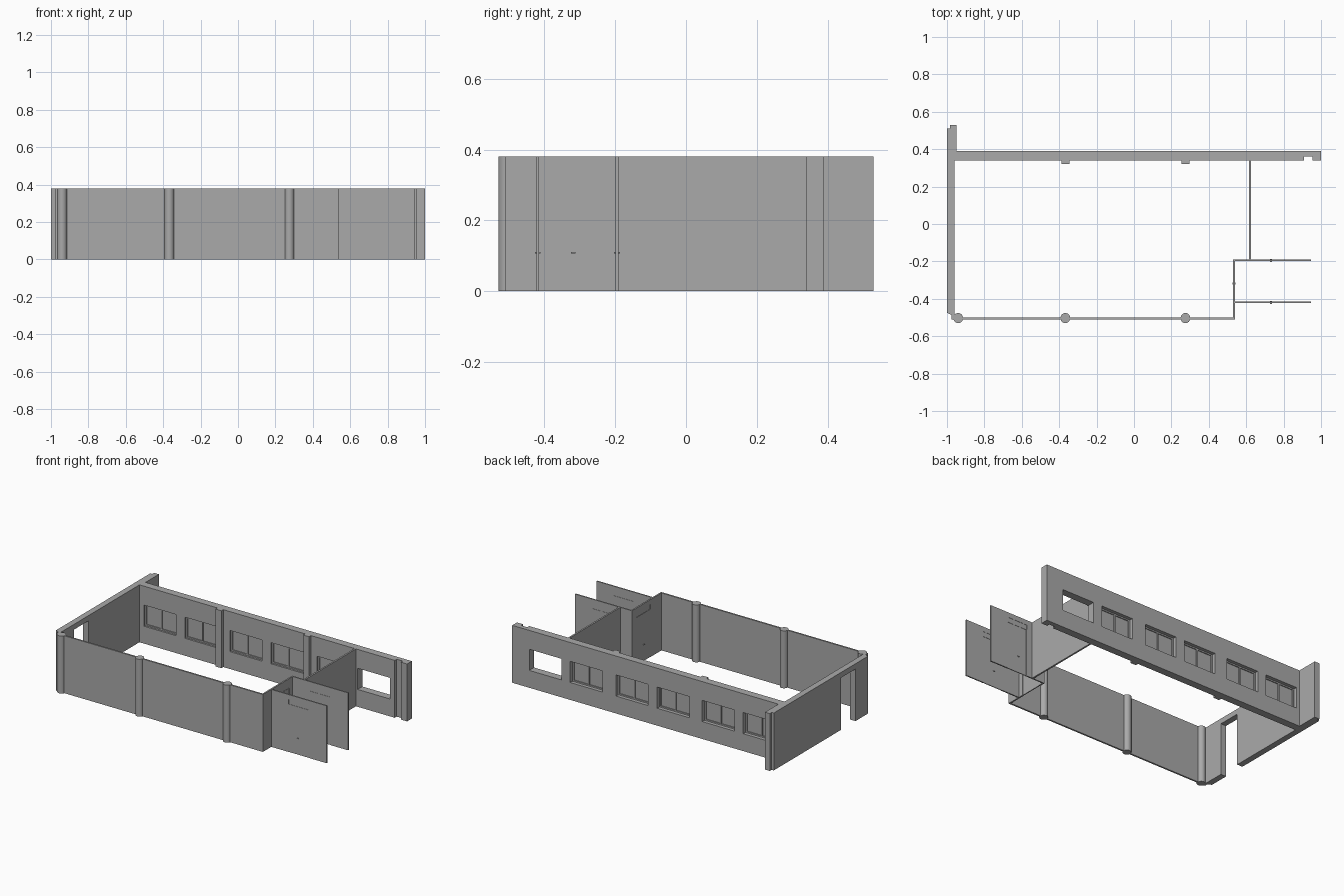
import bpy, bmesh, math
from mathutils import Vector

if "Cube" in bpy.data.objects:
    bpy.data.objects.remove(bpy.data.objects["Cube"])

H = 0.38
mat = bpy.data.materials.new("plain_grey")
mat.diffuse_color = (0.4, 0.4, 0.4, 1)
mat.use_nodes = True
mat.node_tree.nodes["Principled BSDF"].inputs["Base Color"].default_value = mat.diffuse_color


def finish(name, bm):
    bmesh.ops.recalc_face_normals(bm, faces=bm.faces)
    me = bpy.data.meshes.new(name)
    bm.to_mesh(me)
    bm.free()
    me.materials.append(mat)
    ob = bpy.data.objects.new(name, me)
    bpy.context.collection.objects.link(ob)
    return ob


def prism(name, pts, z0=0, z1=H):
    """Extrude a plan outline upwards."""
    bm = bmesh.new()
    f = bm.faces.new([bm.verts.new((x, y, z0)) for x, y in pts])
    r = bmesh.ops.extrude_face_region(bm, geom=[f])
    bmesh.ops.translate(bm, vec=(0, 0, z1 - z0),
                        verts=[v for v in r["geom"] if isinstance(v, bmesh.types.BMVert)])
    return finish(name, bm)


def box(name, x0, x1, y0, y1, z0=0, z1=H):
    return prism(name, [(x0, y0), (x1, y0), (x1, y1), (x0, y1)], z0, z1)


def wall(name, axis, a0, a1, t0, t1, holes):
    """Upright wall along axis, from a0 to a1, thickness t0..t1, with (u0,u1,z0,z1) holes."""
    us = sorted({a0, a1} | {u for h in holes for u in h[:2]})
    zs = sorted({0, H} | {z for h in holes for z in h[2:]})
    place = (lambda u, t, z: (u, t, z)) if axis == "x" else (lambda u, t, z: (t, u, z))
    bm = bmesh.new()
    vs = {(u, z): bm.verts.new(place(u, t0, z)) for u in us for z in zs}
    for u, un in zip(us, us[1:]):
        for z, zn in zip(zs, zs[1:]):
            cu, cz = (u + un) / 2, (z + zn) / 2
            if not any(h[0] < cu < h[1] and h[2] < cz < h[3] for h in holes):
                bm.faces.new([vs[u, z], vs[un, z], vs[un, zn], vs[u, zn]])
    bmesh.ops.delete(bm, geom=[v for v in bm.verts if not v.link_faces], context="VERTS")
    r = bmesh.ops.extrude_face_region(bm, geom=bm.faces[:])
    bmesh.ops.translate(bm, vec=Vector(place(0, t1 - t0, 0)),
                        verts=[v for v in r["geom"] if isinstance(v, bmesh.types.BMVert)])
    return finish(name, bm)


# Back wall with six windows, the first left open
WZ0, WZ1 = 0.115, 0.255
centres = [0.757, 0.457, 0.122, -0.18, -0.51, -0.81]
hw = 0.118
wall("back_wall", "x", -0.96, 0.91, 0.34, 0.39,
     [(c - hw, c + hw, WZ0, WZ1) for c in centres])
prism("back_wall_end", [(0.91, 0.36), (0.955, 0.36), (0.955, 0.34), (1, 0.34), (1, 0.39), (0.91, 0.39)])

for i, c in enumerate(centres[1:], 1):
    l, r = c - hw, c + hw
    box(f"window_pane_{i}", l, r, 0.358, 0.361, WZ0, WZ1)
    for j, x in enumerate((l + 0.005, c, r - 0.005)):
        box(f"window_bar_{i}_{j}", x - 0.005, x + 0.005, 0.352, 0.367, WZ0, WZ1)
    for j, z in enumerate((WZ0, WZ1 - 0.009)):
        box(f"window_rail_{i}_{j}", l, r, 0.352, 0.367, z, z + 0.009)

# Pilasters on the inside of the back wall
for i, x in enumerate((-0.367, 0.275)):
    box(f"pilaster_{i}", x - 0.021, x + 0.021, 0.32, 0.341)

# Left wall with doorway, stepped back end and chamfered front corner
wall("left_wall", "y", -0.475, 0.39, -1, -0.96, [(-0.345, -0.195, 0, 0.345)])
prism("left_wall_back_end", [(-1, 0.39), (-0.95, 0.39), (-0.95, 0.53), (-0.985, 0.53), (-0.985, 0.51), (-1, 0.51)])
prism("left_wall_front_corner", [(-1, -0.475), (-0.975, -0.487), (-0.975, -0.51), (-0.955, -0.51), (-0.96, -0.475)])

# Front wall with round columns
box("front_wall", -0.965, 0.54, -0.511, -0.5)
for i, x in enumerate((-0.94, -0.367, 0.275)):
    col = prism(f"column_{i}", [(x + 0.026 * math.cos(a * math.pi / 16),
                                 -0.503 + 0.027 * math.sin(a * math.pi / 16)) for a in range(32)])
    bpy.context.view_layer.objects.active = col
    col.select_set(True)
    bpy.ops.object.shade_smooth_by_angle(angle=math.radians(30))
    col.select_set(False)


# Thin door walls: door and transom leaf sit slightly inset
def door_wall(name, axis, a0, a1, t0, t1, d0, d1):
    door = (d0, d1, 0, 0.313)
    transom = (d0 - 0.003, d1 + 0.003, 0.317, 0.347)
    wall(name, axis, a0, a1, t0, t1, [door, transom])
    m = (t1 - t0) * 0.2
    for part, (u0, u1, z0, z1) in (("door", door), ("transom", transom)):
        r = (u0, u1, t0 + m, t1 - m) if axis == "x" else (t0 + m, t1 - m, u0, u1)
        box(f"{name}_{part}", *r, z0, z1)
    c, t = (d0 + d1) / 2 - 0.01, (t0 - 0.004, t1 + 0.004)
    r = (c - 0.006, c + 0.006, *t) if axis == "x" else (*t, c - 0.006, c + 0.006)
    box(f"{name}_handle", *r, 0.106, 0.11)


door_wall("entry_wall", "y", -0.511, -0.191, 0.53, 0.54, -0.382, -0.235)
door_wall("front_screen", "x", 0.54, 0.945, -0.423, -0.415, 0.67, 0.815)
door_wall("rear_screen", "x", 0.54, 0.945, -0.199, -0.191, 0.67, 0.815)

# Partition from rear screen to back wall
box("partition", 0.615, 0.626, -0.192, 0.341)
